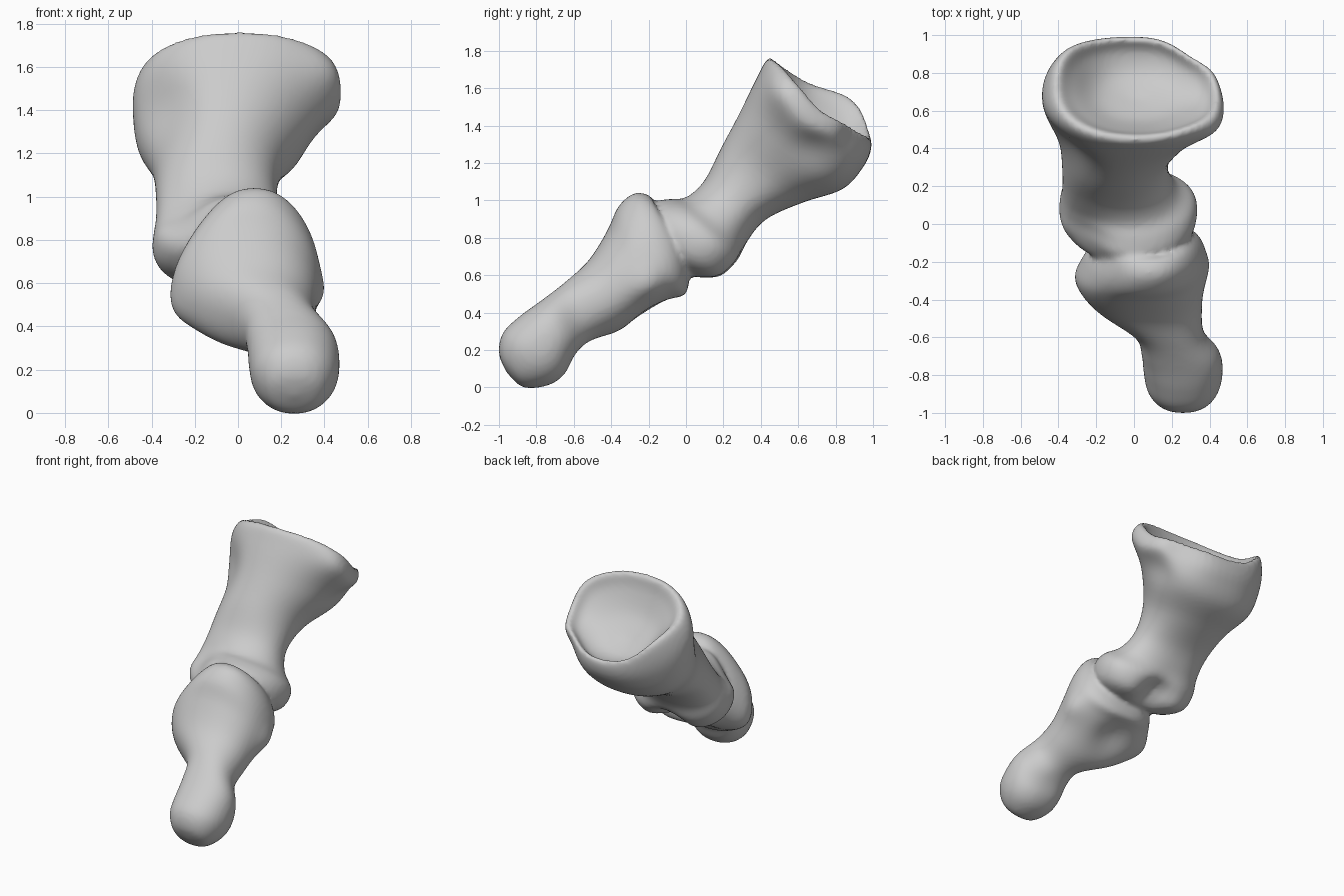
import bpy, bmesh, math
from mathutils import Vector

SIDES = 56   # vertices around each section
STEPS = 5    # interpolated sections between two stations

old = bpy.data.objects.get("Cube")
if old:
    bpy.data.objects.remove(old, do_unlink=True)

bone_grey = bpy.data.materials.new("bone grey")
bone_grey.use_nodes = True
colour = (0.6, 0.6, 0.6, 1)
bone_grey.diffuse_color = colour
bone_grey.node_tree.nodes["Principled BSDF"].inputs["Base Color"].default_value = colour


def catmull(a, b, c, d, t):
    """Smooth interpolation between b and c."""
    return [0.5 * (2 * q + (r - p) * t + (2 * p - 5 * q + 4 * r - s) * t * t
                   + (3 * q - p - 3 * r + s) * t ** 3)
            for p, q, r, s in zip(a, b, c, d)]


def resample(stations):
    last = len(stations) - 1
    for i in range(last):
        four = [stations[min(max(i + k, 0), last)] for k in (-1, 0, 1, 2)]
        for step in range(STEPS):
            yield catmull(*four, step / STEPS)
    yield stations[-1]


def section(station, power):
    """Rounded section from upper and lower edge points and side limits."""
    top_y, top_z, low_y, low_z, x_min, x_max, taper = station
    points = []
    for k in range(SIDES):
        angle = math.tau * k / SIDES
        c, s = math.cos(angle), math.sin(angle)
        u = math.copysign(abs(c) ** (2 / power), c)
        v = math.copysign(abs(s) ** (2 / power), s)
        x = (x_min + x_max) / 2 + u * (x_max - x_min) / 2 * (1 - taper * v)
        f = (v + 1) / 2
        points.append(Vector((x, low_y + (top_y - low_y) * f, low_z + (top_z - low_z) * f)))
    return points


def add_bone(target, stations, pushes, power):
    """Loft one closed bone, sculpt it and add it to the target mesh."""
    bm = bmesh.new()
    rings = [[bm.verts.new(p) for p in section(st, power)] for st in resample(stations)]
    for a, b in zip(rings, rings[1:]):
        for k in range(SIDES):
            n = (k + 1) % SIDES
            bm.faces.new((a[k], a[n], b[n], b[k]))
    bm.faces.new(rings[0])
    bm.faces.new(rings[-1])
    # sculpted bumps and hollows with a soft falloff
    for centre, radius, move in pushes:
        for v in bm.verts:
            d = (v.co - Vector(centre)).length / radius
            v.co += Vector(move) * math.exp(-d * d)
    bmesh.ops.smooth_vert(bm, verts=bm.verts, factor=0.4,
                          use_axis_x=True, use_axis_y=True, use_axis_z=True)
    bmesh.ops.recalc_face_normals(bm, faces=bm.faces)
    part = bpy.data.meshes.new("bone part")
    bm.to_mesh(part)
    bm.free()
    target.from_mesh(part)
    bpy.data.meshes.remove(part)


# Upper bone: dished socket, flared base, shaft, then the double knuckle
upper_stations = [
    (0.64, 1.39, 0.67, 1.36, -0.03, 0.03, 0),
    (0.55, 1.5, 0.79, 1.29, -0.2, 0.22, 0),
    (0.49, 1.65, 0.91, 1.29, -0.33, 0.37, 0),
    (0.47, 1.75, 0.98, 1.34, -0.41, 0.43, 0),
    (0.43, 1.75, 0.99, 1.27, -0.46, 0.47, 0),
    (0.38, 1.66, 0.95, 1.18, -0.49, 0.47, 0),
    (0.29, 1.48, 0.84, 1.06, -0.47, 0.34, 0.05),
    (0.19, 1.29, 0.63, 0.99, -0.4, 0.21, 0.06),
    (0.1, 1.11, 0.43, 0.9, -0.38, 0.18, 0.05),
    (0, 1.02, 0.33, 0.78, -0.38, 0.23, 0.05),
    (-0.09, 1.01, 0.29, 0.66, -0.39, 0.32, 0.1),
    (-0.18, 0.99, 0.21, 0.57, -0.39, 0.33, 0.1),
    (-0.22, 0.9, 0.1, 0.57, -0.34, 0.29, 0.1),
    (-0.2, 0.8, 0, 0.6, -0.25, 0.2, 0),
    (-0.11, 0.72, -0.09, 0.7, -0.04, 0, 0),
]
upper_pushes = [
    ((-0.32, 0.85, 1.5), 0.19, (0, 0.05, 0.11)),      # raised socket lip
    ((0.45, 0.72, 1.48), 0.17, (0, -0.03, -0.05)),    # lowered socket lip
    ((0.35, 0.95, 1.3), 0.15, (0, -0.06, 0.02)),      # clipped back corner
    ((0.43, 0.5, 1.6), 0.13, (0.03, -0.02, 0)),       # front socket corner
    ((0.42, 0.7, 1.25), 0.15, (-0.04, -0.01, 0.03)),  # hollow under the lip
    ((-0.4, 0.33, 1.4), 0.2, (0.04, 0.06, 0)),        # slimmer front corner
    ((-0.3, -0.15, 1), 0.16, (0.01, 0.07, -0.07)),    # sloping knuckle top
    ((-0.02, 0.22, 0.58), 0.12, (0, -0.07, 0.09)),    # groove under the knuckle
]

# Lower bone: round tip, waist, then the flared base with its cupped end
lower_stations = [
    (-0.96, 0.08, -0.95, 0.07, 0.25, 0.27, 0),
    (-1, 0.18, -0.87, 0, 0.14, 0.38, 0),
    (-0.98, 0.29, -0.74, 0.01, 0.07, 0.45, 0),
    (-0.89, 0.38, -0.65, 0.07, 0.05, 0.47, 0),
    (-0.78, 0.46, -0.59, 0.18, 0.04, 0.45, 0),
    (-0.65, 0.56, -0.51, 0.25, 0, 0.37, 0),
    (-0.52, 0.68, -0.36, 0.3, -0.21, 0.36, 0.05),
    (-0.42, 0.84, -0.22, 0.38, -0.3, 0.37, 0.15),
    (-0.36, 0.97, -0.08, 0.46, -0.26, 0.37, 0.2),
    (-0.27, 1.04, 0, 0.5, -0.2, 0.35, 0.2),
    (-0.18, 1.01, 0.01, 0.62, -0.15, 0.29, 0.15),
    (-0.2, 0.9, -0.1, 0.68, -0.08, 0.2, 0),
    (-0.2, 0.8, -0.19, 0.79, 0.04, 0.07, 0),
]
lower_pushes = [
    ((0.05, -0.18, 0.4), 0.12, (0, -0.01, 0.04)),    # hollow under the base
    ((-0.24, -0.27, 0.5), 0.1, (-0.02, 0, -0.02)),   # base corner
    ((0.37, -0.2, 0.55), 0.09, (0.03, 0, -0.01)),    # base corner
]

# Both bones fuse at the joint into one continuous skin
skin = bmesh.new()
add_bone(skin, upper_stations, upper_pushes, 2.2)
add_bone(skin, lower_stations, lower_pushes, 2.2)
mesh = bpy.data.meshes.new("toe_bones")
skin.to_mesh(mesh)
skin.free()
mesh.materials.append(bone_grey)
mesh.shade_smooth()
toe_bones = bpy.data.objects.new("toe_bones", mesh)
bpy.context.collection.objects.link(toe_bones)

fuse = toe_bones.modifiers.new("fuse", "REMESH")
fuse.mode = "VOXEL"
fuse.voxel_size = 0.016
fuse.use_smooth_shade = True
soften = toe_bones.modifiers.new("soften", "SMOOTH")
soften.factor = 0.5
soften.iterations = 5
